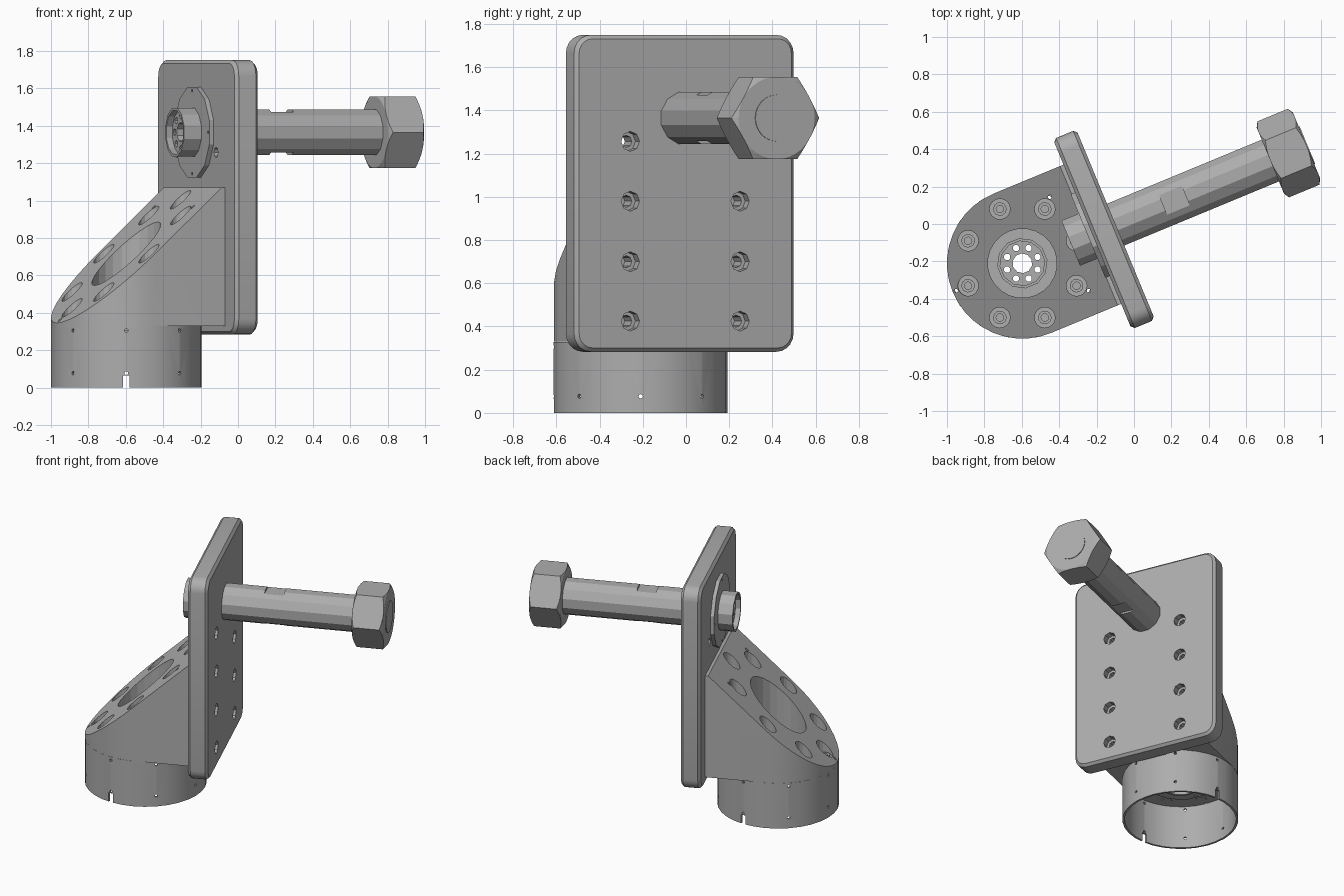
import bpy, bmesh
from math import pi, cos, sin, radians
from mathutils import Matrix

if "Cube" in bpy.data.objects:
    bpy.data.objects.remove(bpy.data.objects["Cube"])

grey = bpy.data.materials.new("machined grey")
grey.use_nodes = True
COLOUR = (0.42, 0.42, 0.42, 1)
grey.diffuse_color = COLOUR
grey.node_tree.nodes["Principled BSDF"].inputs["Base Color"].default_value = COLOUR

# Frames: the ring follows the world, everything else is turned about it
BASE = Matrix.Translation((-0.597, -0.21, 0))
TURNED = BASE @ Matrix.Rotation(radians(22.5), 4, 'Z')
ALONG_X = Matrix.Rotation(pi / 2, 4, 'Y')
AXIS_Z = 1.365
BOLT = TURNED @ Matrix.Translation((0, 0, AXIS_Z)) @ ALONG_X


def finish(name, bm, smooth=True):
    bmesh.ops.recalc_face_normals(bm, faces=bm.faces)
    mesh = bpy.data.meshes.new(name)
    bm.to_mesh(mesh)
    bm.free()
    mesh.materials.append(grey)
    obj = bpy.data.objects.new(name, mesh)
    bpy.context.collection.objects.link(obj)
    if smooth:
        bpy.ops.object.select_all(action='DESELECT')
        obj.select_set(True)
        bpy.context.view_layer.objects.active = obj
        bpy.ops.object.shade_smooth_by_angle(angle=radians(28))
    return obj


def lathe(bm, profile, sides, frame, closed=False, start=0.0):
    """Turn (radius, height) points about the frame's z axis."""
    part = bmesh.new()
    verts = [part.verts.new((r, 0, h)) for r, h in profile]
    pairs = list(zip(verts, verts[1:])) + ([(verts[-1], verts[0])] if closed else [])
    edges = [part.edges.new(p) for p in pairs]
    bmesh.ops.spin(part, geom=verts + edges, cent=(0, 0, 0), axis=(0, 0, 1),
                   angle=2 * pi, steps=sides)
    bmesh.ops.remove_doubles(part, verts=part.verts, dist=1e-5)
    bmesh.ops.recalc_face_normals(part, faces=part.faces)
    part.transform(frame @ Matrix.Rotation(start, 4, 'Z'))
    temp = bpy.data.meshes.new("turned")
    part.to_mesh(temp)
    part.free()
    bm.from_mesh(temp)
    bpy.data.meshes.remove(temp)


def rod(bm, radius, low, high, sides, frame):
    lathe(bm, [(0, low), (radius, low), (radius, high), (0, high)], sides, frame)


def box(bm, centre, size, frame):
    matrix = frame @ Matrix.Translation(centre) @ Matrix.Diagonal((*size, 1))
    bmesh.ops.create_cube(bm, size=1, matrix=matrix)


def extrude(bm, points, offset):
    """Close a flat outline into a prism and return its far vertices."""
    face = bm.faces.new([bm.verts.new(p) for p in points])
    up = bmesh.ops.extrude_face_region(bm, geom=[face])["geom"]
    far = [g for g in up if isinstance(g, bmesh.types.BMVert)]
    bmesh.ops.translate(bm, verts=far, vec=offset)
    return far


def cut(obj, bm):
    """Subtract the solids in bm and bake the result."""
    cutter = finish("cutter", bm, False)
    cutter.hide_render = True
    mod = obj.modifiers.new("cut", 'BOOLEAN')
    mod.object, mod.operation, mod.solver = cutter, 'DIFFERENCE', 'EXACT'
    graph = bpy.context.evaluated_depsgraph_get()
    obj.data = bpy.data.meshes.new_from_object(obj.evaluated_get(graph))
    obj.modifiers.clear()
    bpy.data.objects.remove(cutter)


def polar(radius, angle, z=0):
    return Matrix.Translation((radius * cos(angle), radius * sin(angle), z))


# Thin base ring with pin holes and two slots
bm = bmesh.new()
lathe(bm, [(0.403, 0), (0.403, 0.329), (0.388, 0.329), (0.388, 0)], 32, BASE, True)
ring = finish("base_ring", bm)
bm = bmesh.new()
for k in range(8):
    for z in (0.077, 0.305):
        spoke = BASE @ Matrix.Rotation(k * pi / 4, 4, 'Z') @ Matrix.Translation((0, 0, z))
        rod(bm, 0.01, 0.36, 0.43, 8, spoke @ ALONG_X)
for side in (-1, 1):
    box(bm, (0, side * 0.4, 0.02), (0.036, 0.08, 0.09), BASE)
cut(ring, bm)

# Sloped bracket: D-shaped plan whose top follows the slope up to a narrow ledge
R, FLOOR, TOP, BACK, LEDGE = 0.403, 0.33, 1.07, 0.405, 0.385
bm = bmesh.new()
plan = [(BACK, -R), (LEDGE, -R)]
plan += [(-R * sin(pi * i / 20), -R * cos(pi * i / 20)) for i in range(21)]
plan += [(LEDGE, R), (BACK, R)]
far = extrude(bm, [(x, y, FLOOR) for x, y in plan], (0, 0, TOP - FLOOR))
for v in far:
    v.co.z = TOP - 0.92 * max(0, LEDGE - v.co.x)
bmesh.ops.connect_verts(bm, verts=[v for v in far if abs(v.co.x - LEDGE) < 1e-4])
bm.transform(TURNED)
body = finish("sloped_bracket", bm)
bm = bmesh.new()
rod(bm, 0.185, 0.2, 1.3, 24, TURNED)
for k in range(8):
    rod(bm, 0.055, 0.365, 1.3, 16, TURNED @ polar(0.314, k * pi / 4))
for angle in (45, -45, 180):
    rod(bm, 0.011, 0.2, 1.3, 8, TURNED @ polar(0.384, radians(angle)))
cut(body, bm)

# Socket screws at the bottom of the bracket holes
for k in range(8):
    bm = bmesh.new()
    lathe(bm, [(0, 0.325), (0.036, 0.325), (0.036, 0.385), (0.02, 0.385), (0.02, 0.368),
               (0, 0.368)], 12, TURNED @ polar(0.314, k * pi / 4))
    finish("bracket_screw", bm)

# Upright plate with rounded corners and chamfered rims
LOW, HIGH, HALF, CORNER, THICK = 0.283, 1.75, 0.55, 0.085, 0.135
bm = bmesh.new()
outline = []
for q, (y, z) in enumerate([(HALF, HIGH), (-HALF, HIGH), (-HALF, LOW), (HALF, LOW)]):
    cy = y - CORNER * (1 if y > 0 else -1)
    cz = z - CORNER * (1 if z == HIGH else -1)
    for i in range(6):
        a = (q + i / 5) * pi / 2
        outline.append((BACK, cy + CORNER * cos(a), cz + CORNER * sin(a)))
extrude(bm, outline, (THICK, 0, 0))
rims = [e for e in bm.edges if abs(e.verts[0].co.x - e.verts[1].co.x) < 1e-5]
bmesh.ops.bevel(bm, geom=rims, offset=0.018, segments=1, affect='EDGES')
bm.transform(TURNED)
plate = finish("upright_plate", bm)
bm = bmesh.new()
for z in (0.425, 0.70, 0.98, 1.257):
    for y in (-0.275, 0.275):
        lathe(bm, [(0, 0.38), (0.028, 0.38), (0.028, 0.49), (0.046, 0.49), (0.046, 0.6), (0, 0.6)],
              8, TURNED @ Matrix.Translation((0, y, z)) @ ALONG_X)
cut(plate, bm)


def hub(name, frame):
    """Flange with a hollow, drilled boss rising along the frame's z axis."""
    bm = bmesh.new()
    lathe(bm, [(0, 0), (0.25, 0), (0.25, 0.025), (0.135, 0.025), (0.135, 0.125),
               (0.12, 0.125), (0.12, 0.09), (0, 0.09)], 12, frame, start=pi / 12)
    obj = finish(name, bm, False)
    bm = bmesh.new()
    rod(bm, 0.053, -0.1, 0.2, 10, frame)
    for k in range(8):
        rod(bm, 0.018, -0.1, 0.2, 8, frame @ polar(0.088, k * pi / 4))
    for k in range(4):
        rod(bm, 0.009, -0.1, 0.2, 6, frame @ polar(0.222, k * pi / 2))
    cut(obj, bm)


hub("base_hub", TURNED @ Matrix.Translation((0, 0, FLOOR - 0.025)))
hub("plate_hub", TURNED @ Matrix.Translation((BACK, 0, AXIS_Z))
    @ Matrix.Rotation(-pi / 2, 4, 'Y'))

# Collar hanging below the base hub
bm = bmesh.new()
lathe(bm, [(0.125, 0.265), (0.125, 0.306), (0.108, 0.306), (0.108, 0.265)], 24, TURNED, True)
finish("base_collar", bm)

# Shaft with two short flats
bm = bmesh.new()
lathe(bm, [(0, 0.53), (0.125, 0.53), (0.125, 1.5), (0, 1.5)], 12, BOLT, start=pi / 12)
shaft = finish("shaft", bm, False)
bm = bmesh.new()
for side in (-1, 1):
    box(bm, (0.88, 0, AXIS_Z + side * 0.157), (0.13, 0.4, 0.1), TURNED)
cut(shaft, bm)

# Hexagonal head with conically trimmed corners on both ends
NEAR, END = 1.435, 1.645
bm = bmesh.new()
lathe(bm, [(0, NEAR), (0.22, NEAR), (0.22, END), (0, END)], 6, BOLT, start=pi / 2)
head = finish("hex_head", bm, False)
bm = bmesh.new()
for edge, out in ((NEAR, -1), (END, 1)):
    lathe(bm, [(0.18, edge + out * 0.006), (0.26, edge - out * 0.04), (0.26, edge + out * 0.03),
               (0.18, edge + out * 0.03)], 36, BOLT, True)
cut(head, bm)
bm = bmesh.new()
rod(bm, 0.108, 1.6, END + 0.005, 24, BOLT)
finish("shaft_end", bm)
